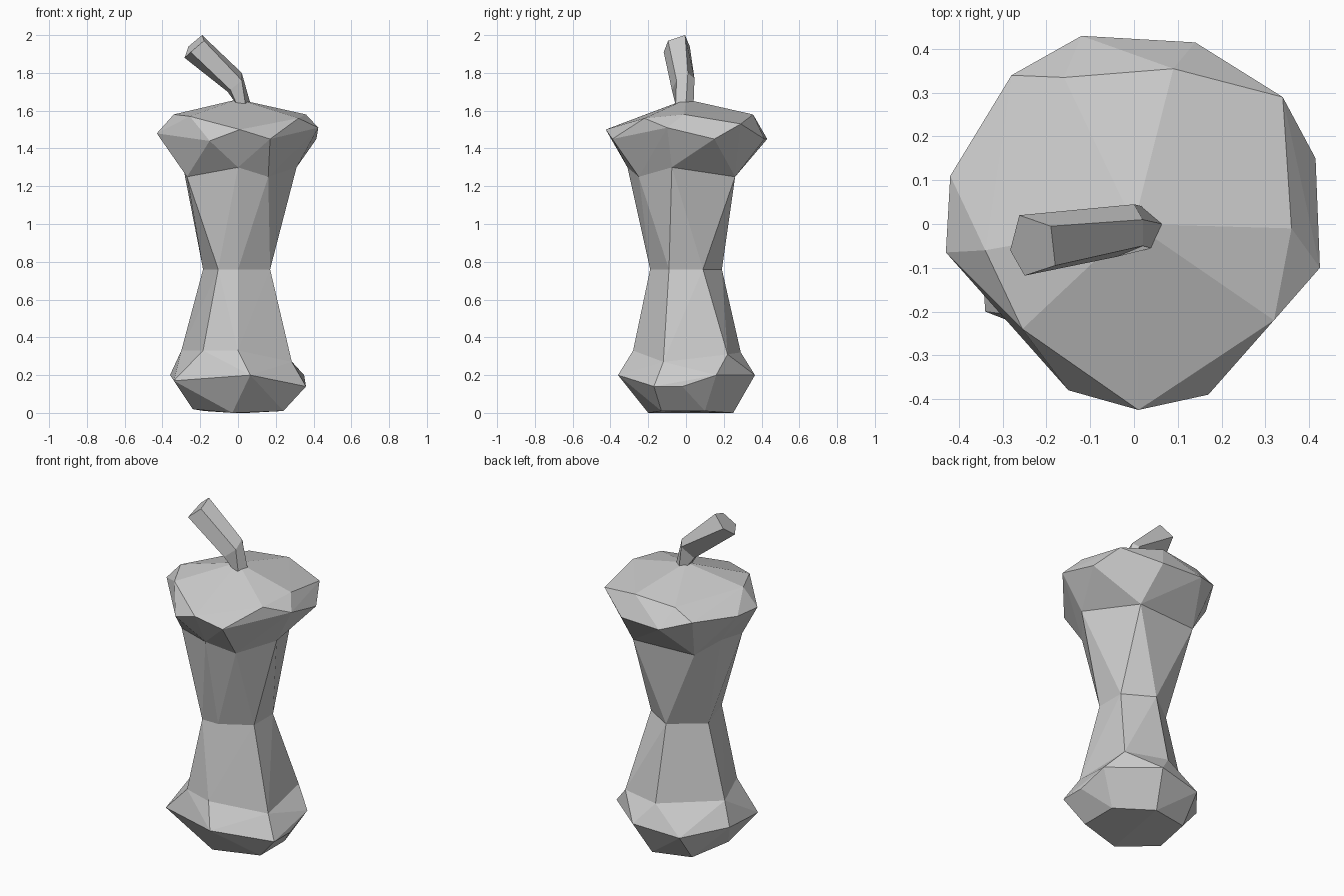
import bpy, bmesh

if "Cube" in bpy.data.objects:
    bpy.data.objects.remove(bpy.data.objects["Cube"])

# Irregular cross-sections, from the bottom up
foot = [(-.03, -.2, 0), (.24, -.13, .01), (.24, .1, .01), (.05, .25, 0), (-.18, .2, .01), (-.24, -.06, .02)]
bulge = [(.065, -.36, .2), (.36, -.17, .14), (.36, -.02, .14), (.35, .16, .2), (.1, .365, .2),
         (-.18, .32, .17), (-.36, .1, .2), (-.34, -.2, .17)]
shoulder = [(0, -.28, .33), (.285, -.12, .27), (.25, .22, .31), (0, .29, .32), (-.3, .06, .33), (-.185, -.22, .33)]
waist = [(0, -.19, .76), (.17, -.09, .76), (.17, .09, .76), (0, .19, .76), (-.185, .05, .76), (-.105, -.19, .76)]
neck = [(0, -.31, 1.3), (.16, -.25, 1.25), (.31, -.075, 1.3), (.17, .26, 1.25), (-.22, .235, 1.25),
        (-.29, .08, 1.3), (-.27, -.15, 1.25)]
rim = [(-.15, -.38, 1.44), (.17, -.39, 1.45), (.425, -.1, 1.51), (.415, .15, 1.45), (.14, .415, 1.45),
       (-.12, .43, 1.45), (-.28, .34, 1.5), (-.42, .11, 1.49), (-.43, -.065, 1.48)]
crown = [(.01, -.425, 1.5), (.32, -.22, 1.56), (.36, -.01, 1.58), (.34, .29, 1.53), (.09, .355, 1.58),
         (-.16, .335, 1.56), (-.34, -.06, 1.58), (-.255, -.24, 1.57), (0, 0, 1.66)]


def finish(name, bm):
    bmesh.ops.recalc_face_normals(bm, faces=bm.faces)
    mesh = bpy.data.meshes.new(name)
    bm.to_mesh(mesh)
    bm.free()
    obj = bpy.data.objects.new(name, mesh)
    bpy.context.collection.objects.link(obj)


def faceted(name, sections):
    """Join convex sections; each is (points, open end rings)."""
    bm = bmesh.new()
    for points, open_rings in sections:
        verts = [bm.verts.new(p) for p in points]
        bmesh.ops.convex_hull(bm, input=verts)
        ends = [{v for v, p in zip(verts, points) if v.is_valid and p in ring} for ring in open_rings]
        inner = [f for f in bm.faces if any(set(f.verts) <= e for e in ends)]
        bmesh.ops.delete(bm, geom=inner, context='FACES_ONLY')
    bmesh.ops.delete(bm, geom=[v for v in bm.verts if not v.link_faces], context='VERTS')
    bmesh.ops.remove_doubles(bm, verts=bm.verts, dist=.001)
    finish(name, bm)


# Eaten fruit core: foot, narrow body and wide cap
faceted("fruit_core", [
    (foot + bulge + shoulder, [shoulder]),
    (shoulder + waist, [shoulder, waist]),
    (waist + neck, [waist, neck]),
    (neck + rim + crown, [neck]),
])

# Bent five-sided stem
stem = [
    [(.065, 0, 1.64), (.04, -.055, 1.63), (-.005, -.04, 1.63), (-.005, .02, 1.63), (.02, .04, 1.63)],
    [(.02, .01, 1.8), (.02, -.05, 1.76), (-.04, -.075, 1.71), (-.055, .0, 1.7), (.0, .045, 1.77)],
    [(-.19, -.005, 2), (-.18, -.095, 1.97), (-.25, -.118, 1.91), (-.283, -.06, 1.88), (-.262, .02, 1.94)],
]
bm = bmesh.new()
rows = [[bm.verts.new(p) for p in ring] for ring in stem]
for a, b in zip(rows, rows[1:]):
    for i in range(5):
        j = (i + 1) % 5
        bm.faces.new((a[i], a[j], b[j], b[i]))
bm.faces.new(rows[0])
bm.faces.new(rows[-1])
finish("stem", bm)
